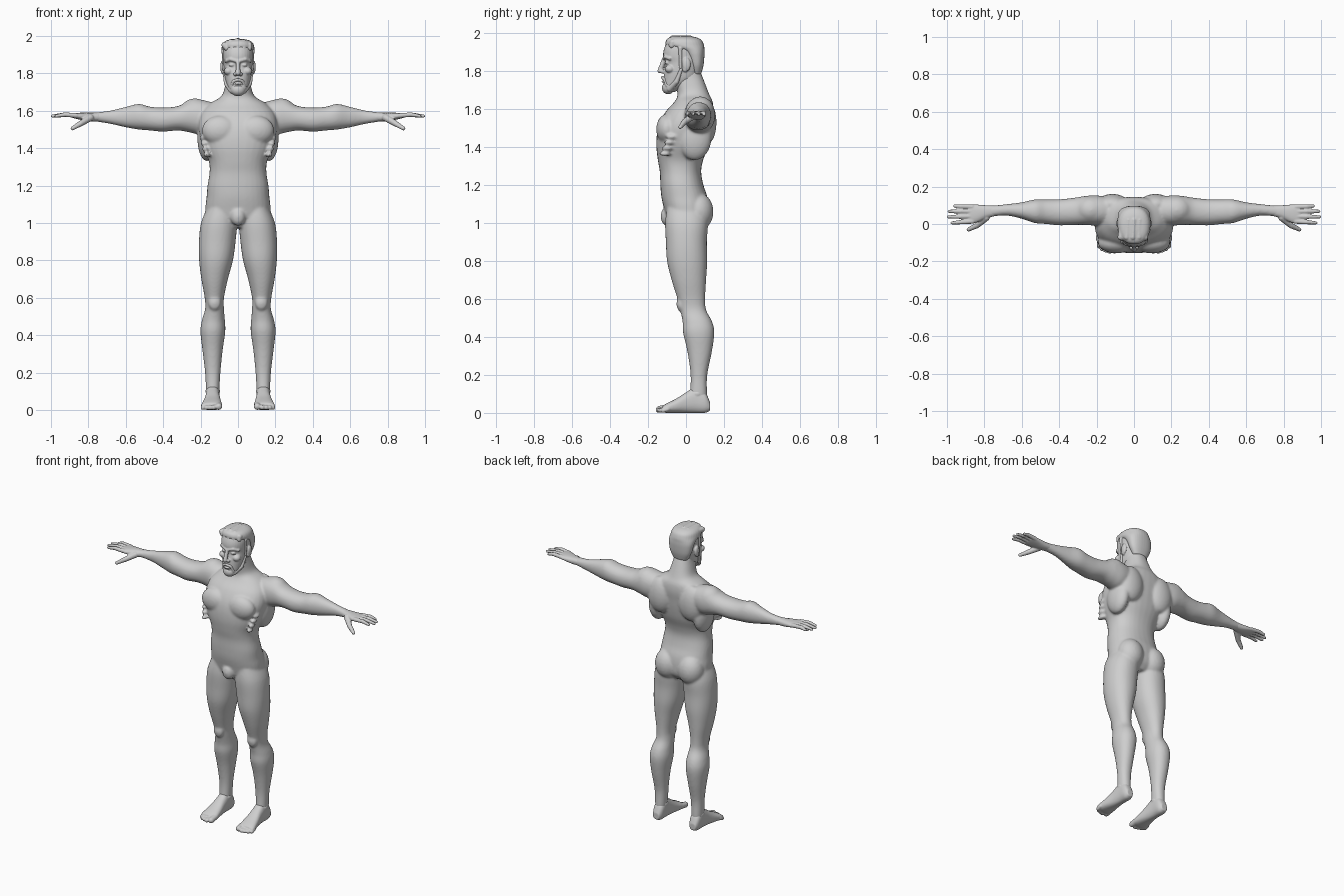
import bpy, bmesh, math
from mathutils import Vector, Matrix

clay = bpy.data.materials.new("clay grey")
clay.diffuse_color = (0.62, 0.62, 0.62, 1)


def spline(p0, p1, p2, p3, t):
    return [0.5 * (2 * b + (c - a) * t + (2 * a - 5 * b + 4 * c - d) * t * t
                   + (3 * b - a - 3 * c + d) * t ** 3)
            for a, b, c, d in zip(p0, p1, p2, p3)]


def loft(bm, axis, rings, side=1, power=2.3, steps=5, n=32):
    """Skin rings (position, min a, max a, min b, max b) along an axis."""
    ext = [rings[0]] + list(rings) + [rings[-1]]
    fine = [spline(*ext[i:i + 4], k / steps)
            for i in range(len(rings) - 1) for k in range(steps)] + [rings[-1]]
    others = [i for i in range(3) if i != axis]
    loops = []
    for pos, a0, a1, b0, b1 in fine:
        loop = []
        for k in range(n):
            ang = 2 * math.pi * k / n
            c, s = math.cos(ang), math.sin(ang)
            co = [0, 0, 0]
            co[axis] = pos
            co[others[0]] = (a0 + a1) / 2 + (a1 - a0) / 2 * math.copysign(abs(c) ** (2 / power), c)
            co[others[1]] = (b0 + b1) / 2 + (b1 - b0) / 2 * math.copysign(abs(s) ** (2 / power), s)
            co[0] *= side
            loop.append(bm.verts.new(co))
        loops.append(loop)
    for l0, l1 in zip(loops, loops[1:]):
        for k in range(n):
            bm.faces.new((l0[k], l0[(k + 1) % n], l1[(k + 1) % n], l1[k]))
    bm.faces.new(loops[0])
    bm.faces.new(loops[-1])


def blob(bm, center, radii, side=1, detail=3):
    m = Matrix.Translation((center[0] * side, center[1], center[2])) @ Matrix.Diagonal((*radii, 1))
    bmesh.ops.create_icosphere(bm, subdivisions=detail, radius=1, matrix=m)


def chain(bm, pts, side=1, steps=10):
    """Rounded, tapering strand through (x, y, z, radius) points."""
    for p, q in zip(pts, pts[1:]):
        for k in range(steps + 1):
            x, y, z, r = Vector(p).lerp(Vector(q), k / steps)
            blob(bm, (x, y, z), (r, r, r), side, 2)


def finish(bm, name, voxel, smooth):
    """Fuse the overlapping forms into one smooth skin."""
    bmesh.ops.recalc_face_normals(bm, faces=bm.faces)
    me = bpy.data.meshes.new(name)
    bm.to_mesh(me)
    bm.free()
    me.materials.append(clay)
    ob = bpy.data.objects.new(name, me)
    bpy.context.collection.objects.link(ob)
    mod = ob.modifiers.new("fuse", 'REMESH')
    mod.mode = 'VOXEL'
    mod.voxel_size = voxel
    mod.use_smooth_shade = True
    mod = ob.modifiers.new("soften", 'SMOOTH')
    mod.factor = 0.5
    mod.iterations = smooth


# Torso and neck: height, half width, front, back
bm = bmesh.new()
trunk = [(0.975, .06, -.07, .08), (1.02, .165, -.10, .115), (1.08, .174, -.117, .12),
         (1.14, .168, -.13, .112), (1.2, .163, -.135, .092), (1.27, .152, -.138, .08),
         (1.33, .156, -.148, .09), (1.4, .185, -.156, .115), (1.47, .205, -.153, .13),
         (1.53, .21, -.138, .138), (1.59, .195, -.105, .145), (1.64, .15, -.06, .14),
         (1.68, .088, -.045, .122), (1.75, .066, -.06, .095), (1.8, .06, -.06, .075)]
loft(bm, 2, [(z, -w, w, f, b) for z, w, f, b in trunk])
blob(bm, (0, -.1, 1.035), (.04, .034, .05))

leg = [(1.08, .02, .165, -.10, .10), (1.0, .006, .198, -.11, .115), (.9, .013, .209, -.106, .11),
       (.8, .027, .208, -.1, .112), (.7, .054, .196, -.076, .106), (.6, .075, .178, -.045, .101),
       (.54, .075, .176, -.03, .107), (.48, .07, .193, -.018, .138), (.42, .068, .201, -.015, .149),
       (.32, .082, .19, .008, .136), (.2, .094, .176, .024, .112), (.1, .1, .171, .02, .111),
       (.05, .105, .167, .01, .11)]
arm = [(.12, .0, .14, 1.5, 1.64), (.2, -.008, .153, 1.475, 1.66), (.26, -.005, .15, 1.485, 1.655),
       (.32, -.005, .14, 1.495, 1.626), (.4, -.007, .132, 1.489, 1.617), (.47, 0, .131, 1.495, 1.622),
       (.53, .005, .131, 1.5, 1.637), (.6, .028, .116, 1.512, 1.621), (.68, .045, .106, 1.53, 1.602),
       (.76, .04, .098, 1.543, 1.591), (.8, .035, .096, 1.548, 1.587)]
for s in (1, -1):
    loft(bm, 2, leg, s, 2.15)
    loft(bm, 0, arm, s, 2.15)
    blob(bm, (.085, .065, 1.06), (.085, .08, .1), s)       # buttock
    blob(bm, (.095, -.1, 1.495), (.098, .057, .08), s)     # chest muscle
    blob(bm, (.115, .105, 1.53), (.09, .056, .12), s)      # shoulder blade
    blob(bm, (.165, .045, 1.45), (.052, .09, .12), s)      # flank muscle
    blob(bm, (.23, .075, 1.585), (.085, .076, .082), s)    # shoulder cap
    blob(bm, (.125, -.028, .575), (.034, .022, .042), s)   # kneecap
    for k in range(4):                                     # rib muscle
        blob(bm, (.188 - .007 * k, -.075 - .012 * k, 1.455 - .03 * k), (.018, .03, .013), s)
finish(bm, "body", 0.007, 8)

# Hands
palm = [(.74, .043, .098, 1.545, 1.59), (.79, .03, .1, 1.544, 1.59), (.84, .008, .104, 1.552, 1.59),
        (.875, .002, .104, 1.56, 1.588), (.89, .008, .1, 1.565, 1.585)]
fingers = [(.092, .096, .958), (.067, .068, .988), (.041, .038, .992), (.014, .006, .972)]
for s, label in ((1, "left"), (-1, "right")):
    bm = bmesh.new()
    loft(bm, 0, palm, s)
    for y0, y1, tip in fingers:
        chain(bm, [(.865, y0, 1.575, .0135), (.925, (y0 + y1) / 2, 1.58, .0125), (tip, y1, 1.572, .009)], s)
    chain(bm, [(.79, .035, 1.563, .02), (.84, -.008, 1.533, .016), (.885, -.03, 1.506, .011)], s)
    finish(bm, label + "_hand", 0.004, 3)

# Feet
foot = [(.127, .115, .158, .012, .055), (.1, .101, .17, 0, .11), (.05, .099, .172, 0, .135),
        (0, .096, .176, 0, .108), (-.05, .09, .186, 0, .076), (-.1, .085, .196, 0, .051),
        (-.122, .088, .195, .003, .038)]
toes = [(.103, -.14, .019), (.13, -.146, .014), (.151, -.141, .013), (.17, -.133, .013), (.187, -.12, .012)]
for s, label in ((1, "left"), (-1, "right")):
    bm = bmesh.new()
    loft(bm, 1, foot, s, 2.4)
    for x, tip, r in toes:
        chain(bm, [(x, -.095, r + .008, r), (x, tip, r, r)], s)
    blob(bm, (.135, .06, .1), (.04, .035, .025), s)        # ankle bones
    finish(bm, label + "_foot", 0.0045, 4)

# Head with face features
bm = bmesh.new()
skull = [(1.69, .03, -.11, -.06), (1.72, .052, -.118, -.01), (1.76, .067, -.118, .055),
         (1.80, .074, -.115, .072), (1.845, .078, -.107, .083), (1.88, .08, -.12, .086),
         (1.92, .08, -.115, .086), (1.955, .07, -.095, .07), (1.975, .04, -.05, .04)]
loft(bm, 2, [(z, -w, w, f, b) for z, w, f, b in skull])
chain(bm, [(0, -.115, 1.866, .011), (0, -.137, 1.802, .014)])          # nose
blob(bm, (0, -.117, 1.745), (.022, .012, .006))                        # lip
for s in (1, -1):
    blob(bm, (.014, -.124, 1.797), (.011, .013, .01), s)               # nostril
    chain(bm, [(.012, -.115, 1.868, .01), (.04, -.108, 1.876, .01), (.064, -.085, 1.866, .009)], s)
    blob(bm, (.033, -.1, 1.845), (.016, .012, .008), s)                # eye
    blob(bm, (.05, -.085, 1.812), (.025, .026, .022), s)               # cheekbone
    blob(bm, (.083, .003, 1.835), (.012, .022, .036), s)               # ear
    blob(bm, (.08, -.004, 1.812), (.011, .014, .018), s)
finish(bm, "head", 0.004, 3)

# Beard and moustache
bm = bmesh.new()
blob(bm, (0, -.094, 1.712), (.04, .033, .034))
for s in (1, -1):
    chain(bm, [(.074, -.025, 1.81, .009), (.062, -.05, 1.745, .014), (.03, -.085, 1.71, .02)], s)
    chain(bm, [(0, -.124, 1.767, .009), (.025, -.114, 1.758, .009), (.037, -.1, 1.725, .009)], s)
finish(bm, "beard", 0.004, 2)

# Hair: cap, sideburns and swept-back locks
bm = bmesh.new()
cap = [(1.785, .05, .03, .08), (1.83, .073, .02, .092), (1.88, .084, .0, .097),
       (1.91, .087, -.03, .097), (1.935, .088, -.1, .095), (1.962, .08, -.105, .083),
       (1.978, .058, -.085, .055), (1.984, .02, -.04, .02)]
loft(bm, 2, [(z, -w, w, f, b) for z, w, f, b in cap])
for i in range(-2, 3):
    x, drop = .03 * i, .005 * i * i
    chain(bm, [(x, -.095 + drop, 1.935, .015), (x * 1.1 - .006, -.07, 1.972 - drop, .017),
               (x, .02, 1.975 - drop, .015), (x * .9, .075 - drop, 1.935, .014)])
for s in (1, -1):
    chain(bm, [(.077, -.03, 1.92, .012), (.075, -.028, 1.82, .009)], s)
finish(bm, "hair", 0.004, 2)
